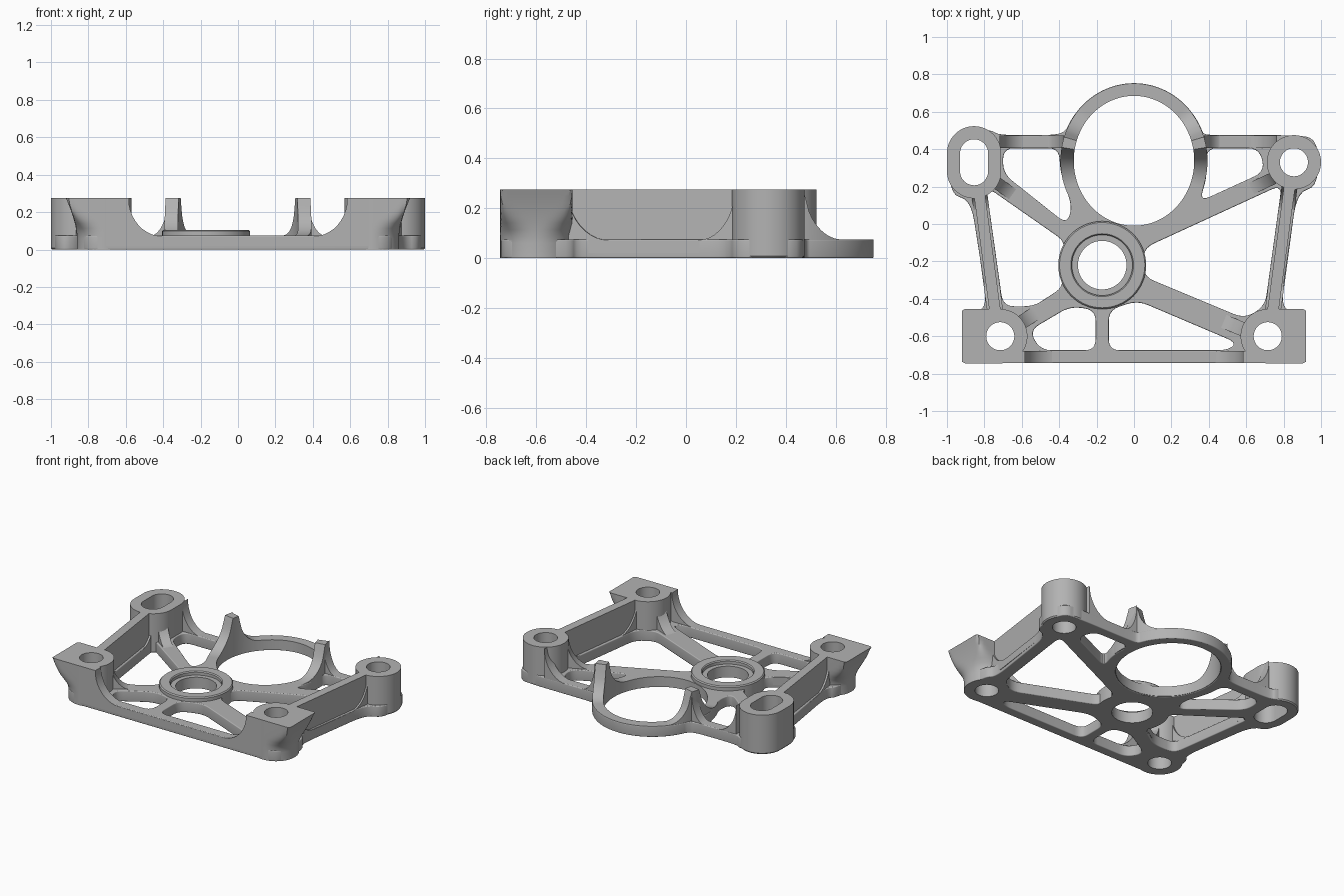
import bpy, bmesh
from math import pi, sin, cos, atan2
from mathutils import Vector

if bpy.data.objects.get("Cube"):
    bpy.data.objects.remove(bpy.data.objects["Cube"])

TOP, DECK = 0.275, 0.075
grey = bpy.data.materials.new("cast grey")
grey.use_nodes = True
grey.diffuse_color = (0.45, 0.45, 0.45, 1)
grey.node_tree.nodes["Principled BSDF"].inputs["Base Color"].default_value = (0.45, 0.45, 0.45, 1)


def finish(ob):
    ob.data.materials.append(grey)
    bpy.ops.object.select_all(action='DESELECT')
    ob.select_set(True)
    bpy.context.view_layer.objects.active = ob
    bpy.ops.object.shade_smooth_by_angle(angle=0.6)


def make(name, bm):
    bmesh.ops.recalc_face_normals(bm, faces=bm.faces)
    mesh = bpy.data.meshes.new(name)
    bm.to_mesh(mesh)
    bm.free()
    ob = bpy.data.objects.new(name, mesh)
    bpy.context.collection.objects.link(ob)
    finish(ob)


def tube(name, loops):
    """Closed ring-shaped solid skinned through matching loops."""
    bm = bmesh.new()
    rows = [[bm.verts.new(p) for p in loop] for loop in loops]
    n = len(rows[0])
    for a, b in zip(rows, rows[1:] + rows[:1]):
        for i in range(n):
            j = (i + 1) % n
            bm.faces.new((a[i], a[j], b[j], b[i]))
    make(name, bm)


def web(name, p, q, width, a=0.0, b=0.0, low=DECK - 0.004):
    """Upright rib from p to q, sweeping up in a concave arc at either end."""
    p, q = Vector(p), Vector(q)
    run = (q - p).normalized()
    side = Vector((-run.y, run.x)) * width / 2
    length, steps = (q - p).length, 10
    arc = [(1 - cos(k * pi / 2 / steps), sin(k * pi / 2 / steps)) for k in range(steps + 1)]
    prof = [(0, 0.02)]
    prof += [(a * u, TOP - (TOP - low) * v) for u, v in arc] if a else [(0, low)]
    prof += [(length - b * u, TOP - (TOP - low) * v) for u, v in reversed(arc)] if b else [(length, low)]
    prof += [(length, 0.02)]
    bm = bmesh.new()
    rows = []
    for s in (side, -side):
        rows.append([bm.verts.new((*(p + run * d + s), z)) for d, z in prof])
        bm.faces.new(rows[-1])
    n = len(prof)
    for i in range(n):
        j = (i + 1) % n
        bm.faces.new((rows[0][i], rows[0][j], rows[1][j], rows[1][i]))
    make(name, bm)


def oval(cx, cy, rx, ry=None, stretch=0.0, n=64, start=0, end=2 * pi):
    pts = []
    for k in range(n):
        t = start + (end - start) * k / n
        y = (ry or rx) * sin(t)
        pts.append((cx + rx * cos(t), cy + y + (stretch if k < n / 2 else -stretch)))
    return pts


def at(points, z):
    return [(x, y, z) for x, y in points]


def rounded(points, r):
    out = []
    vs = [Vector(p) for p in points]
    for i, c in enumerate(vs):
        a, b = vs[i - 1] - c, vs[(i + 1) % len(vs)] - c
        s = c + a.normalized() * min(r, a.length * 0.49)
        e = c + b.normalized() * min(r, b.length * 0.49)
        out += [s * (1 - t) ** 2 + c * 2 * t * (1 - t) + e * t * t for t in (0, .2, .4, .6, .8, 1)]
    return out


# Base plate with lightening windows
HUB, RING = (-0.17, -0.22), (0, 0.338)
arch = oval(*RING, 0.395, 0.415, n=40, start=0.36, end=pi - 0.36)
outline = rounded([(-0.84, -0.744), (0.84, -0.744), (0.84, -0.47), (0.785, -0.43), (0.872, 0.17),
                   (0.985, 0.20), (0.985, 0.46), (0.85, 0.475), (0.40, 0.475)] + arch
                  + [(-0.40, 0.475), (-0.73, 0.475), (-0.76, 0.505), (-0.985, 0.505),
                     (-0.985, 0.155), (-0.872, 0.13), (-0.785, -0.43), (-0.84, -0.47)], 0.12)
windows = [
    [(-0.70, 0.405), (-0.40, 0.405), (-0.395, 0.28), (-0.33, 0.09), (-0.36, 0.0), (-0.70, 0.27)],
    [(-0.79, 0.20), (-0.36, -0.10), (-0.41, -0.22), (-0.37, -0.33), (-0.53, -0.44), (-0.70, -0.44)],
    [(-0.56, -0.57), (-0.34, -0.44), (-0.205, -0.46), (-0.205, -0.675), (-0.50, -0.675)],
    [(-0.135, -0.46), (0.02, -0.41), (0.55, -0.635), (0.50, -0.675), (-0.135, -0.675)],
    [(0.05, -0.13), (0.79, 0.21), (0.70, -0.44), (0.59, -0.505), (0.05, -0.28)],
    [(0.385, 0.405), (0.67, 0.405), (0.70, 0.28), (0.35, 0.12), (0.39, 0.25)],
]
paths = [outline] + [rounded(w, 0.06) for w in windows]
paths += [oval(*RING, 0.325, 0.35), oval(*HUB, 0.132), oval(-0.855, 0.33, 0.077, stretch=0.048)]
paths += [oval(x, y, 0.078) for x, y in ((0.855, 0.33), (0.715, -0.6), (-0.715, -0.6))]
cu = bpy.data.curves.new("base_plate", 'CURVE')
cu.dimensions, cu.fill_mode = '2D', 'BOTH'
cu.bevel_depth, cu.offset, cu.extrude = 0.006, -0.006, DECK / 2 - 0.006
for path in paths:
    sp = cu.splines.new('POLY')
    sp.points.add(len(path) - 1)
    for pt, c in zip(sp.points, path):
        pt.co = (c[0], c[1], 0, 1)
    sp.use_cyclic_u = True
plate = bpy.data.objects.new("base_plate", cu)
plate.location.z = DECK / 2
bpy.context.collection.objects.link(plate)
bpy.ops.object.select_all(action='DESELECT')
plate.select_set(True)
bpy.context.view_layer.objects.active = plate
bpy.ops.object.convert(target='MESH')
finish(plate)

# Stepped hub ring
tube("hub_ring", [at(oval(*HUB, r), z) for r, z in
     ((0.235, 0), (0.235, 0.098), (0.228, 0.105), (0.168, 0.105), (0.162, 0.098),
      (0.162, 0.078), (0.13, 0.078), (0.13, 0))])


# Large ring whose rim sweeps up into two posts
def rim(x, y):
    t = atan2(y - RING[1], abs(x) + 1e-9)
    d = abs(t - 0.26) - 0.10
    reach = 0.42 if t > 0.26 else 0.55
    u = min(max(d, 0) / reach, 1)
    return TOP - (TOP - DECK) * (1 - (1 - u) ** 2) ** 0.5


inner, outer = oval(*RING, 0.322, 0.347, n=180), oval(*RING, 0.393, 0.413, n=180)
tube("large_ring", [at(outer, 0.004), [(x, y, rim(x, y)) for x, y in outer],
                    [(x, y, rim(x, y)) for x, y in inner], at(inner, 0.004)])

# Rear bosses: one round, one slotted
for name, x, s in (("round_boss", 0.855, 0), ("slotted_boss", -0.855, 0.048)):
    tube(name, [at(oval(x, 0.33, r, stretch=s), z) for r, z in
         ((0.138, 0), (0.145, 0.008), (0.145, TOP), (0.075, TOP), (0.075, 0))])


# Front pads: round on the inside, flaring to a square corner at the top outside
def pad_loop(sign, flare, z):
    loop = []
    for k in range(96):
        t = 2 * pi * k / 96
        c, s = cos(t), sin(t)
        r = 0.145
        if c > 0:
            wide = 0.145 + 0.06 * flare
            power = 2 + 40 * flare ** 2
            r = ((c / wide) ** power + (abs(s) / 0.145) ** power) ** (-1 / power)
        loop.append((sign * (0.715 + r * c), -0.6 + r * s, z))
    return loop


for side, sign in (("left", 1), ("right", -1)):
    loops = [pad_loop(sign, 0, 0)]
    for k in range(9):
        loops.append(pad_loop(sign, (k / 8) ** 1.6, 0.06 + (TOP - 0.06) * k / 8))
    bore = [(sign * x, y) for x, y in oval(0.715, -0.6, 0.075, n=96)]
    tube(side + "_front_pad", loops + [at(bore, TOP), at(bore, 0)])

    # Side walls with swept outer skins, and flat fronts beside the pads
    front, back = (sign * 0.742, -0.47), (sign * 0.832, 0.20)
    web(side + "_side_wall", front, back, 0.06, low=TOP)
    web(side + "_wall_skin", front, back, 0.085, 0.17, 0.15)
    web(side + "_front_web", (sign * 0.715, -0.7125), (sign * 0.583, -0.7125), 0.064, low=TOP)

# Rails sweeping up to the bosses and posts
web("front_rail", (-0.585, -0.7115), (0.585, -0.7115), 0.066, 0.18, 0.18)
web("left_rear_rail", (0.765, 0.441), (0.375, 0.441), 0.067, 0.17, 0.10)
web("right_rear_rail", (-0.72, 0.441), (-0.375, 0.441), 0.067, 0.15, 0.10)

# Diagonal ribs
web("slotted_boss_rib", (-0.755, 0.235), (-0.36, -0.05), 0.066, 0.16)
web("round_boss_rib", (0.745, 0.245), (0.12, -0.05), 0.066, 0.16)
web("right_front_rib", (-0.615, -0.535), (-0.36, -0.37), 0.075, 0.14)
web("left_front_rib", (0.60, -0.57), (0.03, -0.335), 0.075, 0.16)
